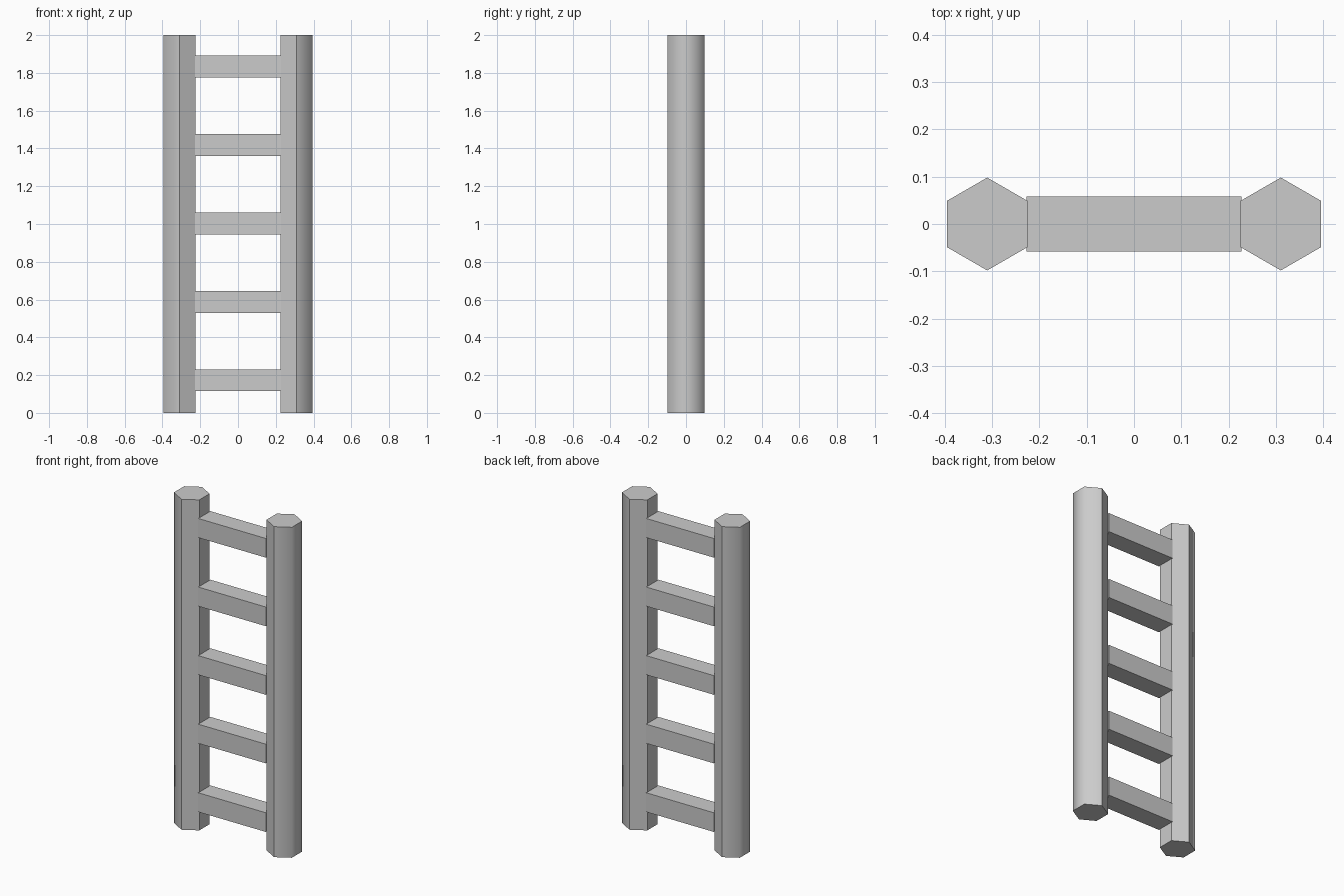
import bpy, bmesh, math

if "Cube" in bpy.data.objects:
    bpy.data.objects.remove(bpy.data.objects["Cube"])

HEIGHT = 2.0
POST_X, POST_R = 0.31, 0.098
RUNG_HALF, RUNG_SIZE = 0.227, 0.116
RUNG_FIRST, RUNG_STEP = 0.173, 0.415

grey = bpy.data.materials.new("grey")
grey.diffuse_color = (0.6, 0.6, 0.6, 1)
grey.use_nodes = True
grey.node_tree.nodes["Principled BSDF"].inputs["Base Color"].default_value = grey.diffuse_color


def add_object(name, bm):
    mesh = bpy.data.meshes.new(name)
    bm.normal_update()
    bm.to_mesh(mesh)
    bm.free()
    mesh.materials.append(grey)
    obj = bpy.data.objects.new(name, mesh)
    bpy.context.collection.objects.link(obj)
    return obj


def post(name, side):
    """Hexagonal post: outer three sides smoothly rounded, the rest faceted."""
    bm = bmesh.new()
    ring = [bm.verts.new((side * POST_X + POST_R * math.cos(a), POST_R * math.sin(a), 0))
            for a in (math.radians(30 + 60 * i) for i in range(6))]
    base = bm.faces.new(ring)
    top = bmesh.ops.extrude_face_region(bm, geom=[base])["geom"]
    bmesh.ops.translate(bm, vec=(0, 0, HEIGHT),
                        verts=[v for v in top if isinstance(v, bmesh.types.BMVert)])
    bmesh.ops.recalc_face_normals(bm, faces=bm.faces)
    for f in bm.faces:
        f.smooth = f.normal.x * side > 0.1
    # only the two outermost upright edges stay soft
    for e in bm.edges:
        upright = abs(e.verts[0].co.z - e.verts[1].co.z) > 1
        outer = side * e.verts[0].co.x > POST_X + 0.05
        e.smooth = upright and outer
    return add_object(name, bm)


# Side posts
post("left_post", -1)
post("right_post", 1)

# Square rungs
for i in range(5):
    bm = bmesh.new()
    bmesh.ops.create_cube(bm, size=1)
    bmesh.ops.scale(bm, vec=(2 * RUNG_HALF, RUNG_SIZE, RUNG_SIZE), verts=bm.verts)
    rung = add_object(f"rung_{i + 1}", bm)
    rung.location.z = RUNG_FIRST + i * RUNG_STEP
